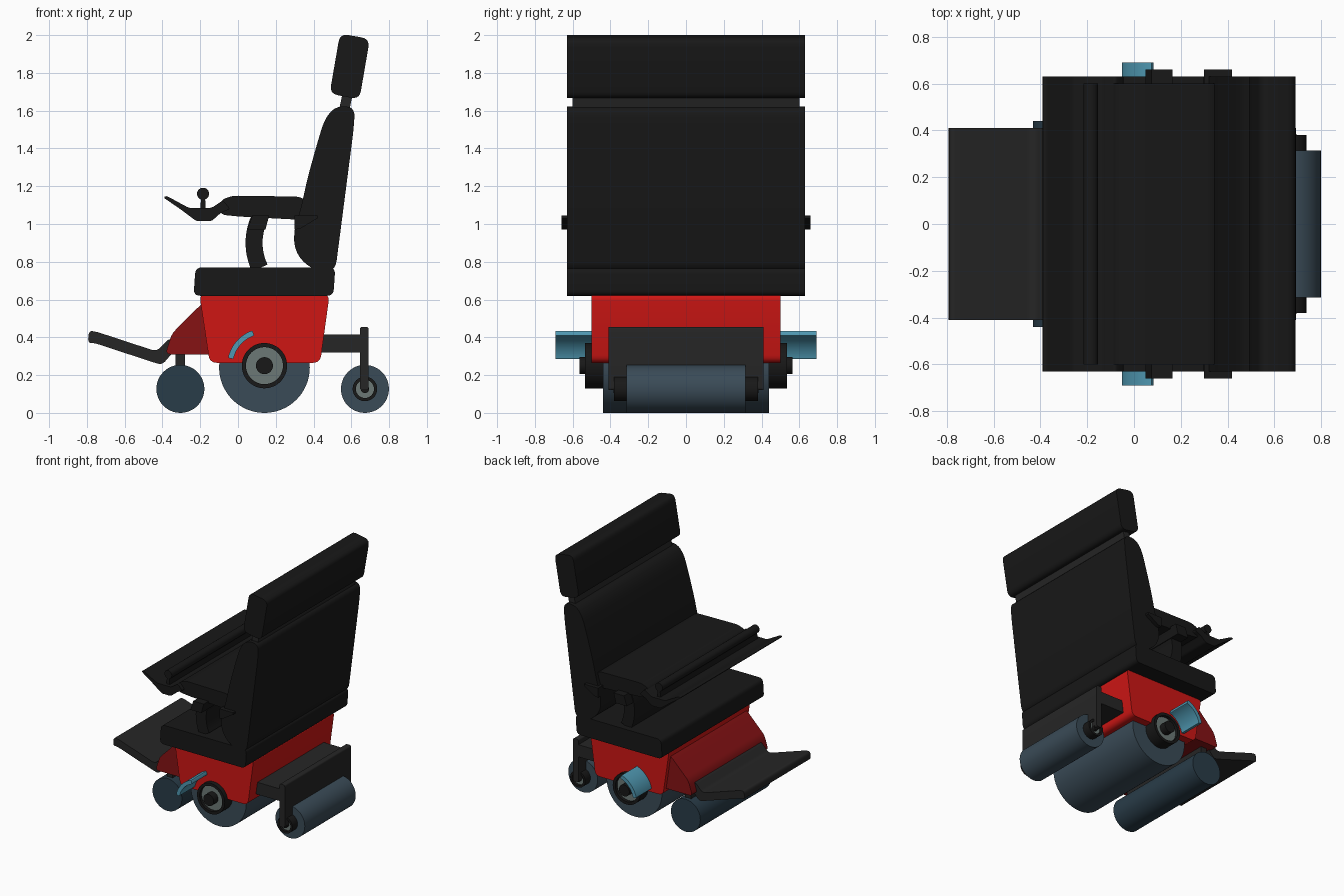
import bpy, bmesh
from math import radians, cos, sin, pi
from mathutils import Vector

if "Cube" in bpy.data.objects:
    bpy.data.objects.remove(bpy.data.objects["Cube"])


def mat(name, r, g, b):
    m = bpy.data.materials.new(name)
    m.diffuse_color = (r, g, b, 1)
    m.use_nodes = True
    m.node_tree.nodes["Principled BSDF"].inputs["Base Color"].default_value = m.diffuse_color
    return m


BLACK = mat("black", 0.009, 0.009, 0.009)
DARK = mat("dark_grey", 0.019, 0.019, 0.019)
RED = mat("red", 0.62, 0.008, 0.007)
DEEP = mat("deep_red", 0.24, 0.006, 0.007)
TYRE = mat("tyre", 0.042, 0.07, 0.095)
CASTER = mat("front_tyre", 0.022, 0.045, 0.065)
BLUE = mat("blue", 0.08, 0.32, 0.45)
HUB = mat("hub_grey", 0.15, 0.19, 0.18)


def finish(name, bm, material):
    bmesh.ops.recalc_face_normals(bm, faces=bm.faces)
    me = bpy.data.meshes.new(name)
    bm.to_mesh(me)
    bm.free()
    me.materials.append(material)
    me.shade_smooth()
    me.set_sharp_from_angle(angle=radians(30))
    ob = bpy.data.objects.new(name, me)
    bpy.context.collection.objects.link(ob)
    return ob


def rounded(pts, r, n=5):
    """Round every corner of an xz polygon."""
    out, k = [], len(pts)
    P = [Vector(p) for p in pts]
    for i, p in enumerate(P):
        a, b = P[i - 1] - p, P[(i + 1) % k] - p
        s = p + a.normalized() * min(r, a.length * 0.48)
        e = p + b.normalized() * min(r, b.length * 0.48)
        for j in range(n + 1):
            t = j / n
            out.append(s * (1 - t) ** 2 + p * 2 * t * (1 - t) + e * t * t)
    return out


def slab(name, pts, half, material, r=0.0):
    """Extrude an xz profile from y = -half to y = half."""
    pts = rounded(pts, r) if r else pts
    bm = bmesh.new()
    lo, hi = ([bm.verts.new((p[0], y, p[1])) for p in pts] for y in (-half, half))
    bm.faces.new(lo)
    bm.faces.new(hi)
    n = len(pts)
    for i in range(n):
        j = (i + 1) % n
        bm.faces.new((lo[i], lo[j], hi[j], hi[i]))
    return finish(name, bm, material)


def circle(x, z, r, n=48):
    return [(x + r * cos(2 * pi * i / n), z + r * sin(2 * pi * i / n)) for i in range(n)]


def arc(x, z, ro, ri, a0, a1, n=16):
    """Thick arc profile."""
    ang = [radians(a0 + (a1 - a0) * i / n) for i in range(n + 1)]
    return ([(x + ro * cos(a), z + ro * sin(a)) for a in ang] +
            [(x + ri * cos(a), z + ri * sin(a)) for a in reversed(ang)])


def tube(name, x, z, ro, ri, half, material, n=48):
    bm = bmesh.new()
    rings = [[bm.verts.new((p[0], y, p[1])) for p in circle(x, z, r, n)]
             for r, y in ((ro, -half), (ro, half), (ri, half), (ri, -half))]
    for k in range(4):
        a, b = rings[k], rings[(k + 1) % 4]
        for i in range(n):
            j = (i + 1) % n
            bm.faces.new((a[i], a[j], b[j], b[i]))
    return finish(name, bm, material)


# Upholstery
slab("seat", [(-0.235, 0.62), (-0.225, 0.77), (0.515, 0.77), (0.505, 0.62)], 0.63, BLACK, 0.035)
slab("backrest", [(0.42, 0.75), (0.34, 0.80), (0.295, 0.88), (0.30, 0.99), (0.33, 1.07),
                  (0.37, 1.25), (0.42, 1.43), (0.46, 1.56), (0.52, 1.625), (0.62, 1.62),
                  (0.612, 1.5), (0.515, 0.75)], 0.63, BLACK, 0.06)
slab("headrest_stem", [(0.53, 1.58), (0.555, 1.70), (0.61, 1.70), (0.585, 1.58)], 0.60, DARK)
slab("headrest", [(0.485, 1.69), (0.54, 2.008), (0.698, 1.98), (0.643, 1.66)], 0.63, BLACK, 0.045)

# Armrest, its curved support and end brackets
slab("armrest", [(-0.095, 1.05), (-0.095, 1.125), (-0.03, 1.15), (0.33, 1.145), (0.42, 1.08),
                 (0.40, 1.02), (0.28, 1.025), (0.0, 1.04)], 0.60, BLACK, 0.03)
slab("armrest_support", arc(0.39, 0.90, 0.35, 0.26, 153, 206), 0.58, BLACK)
slab("front_bracket", [(0.05, 0.97), (0.145, 0.97), (0.165, 1.045), (0.075, 1.045)], 0.66, BLACK)
slab("rear_bracket", [(0.30, 0.97), (0.33, 0.975), (0.42, 1.03), (0.42, 1.045), (0.30, 1.045)],
     0.66, BLACK)

# Joystick control
slab("control_tray", [(-0.395, 1.14), (-0.38, 1.15), (-0.26, 1.085), (-0.14, 1.085), (-0.08, 1.125),
                      (-0.04, 1.08), (-0.09, 1.06), (-0.14, 1.015), (-0.22, 1.015), (-0.30, 1.075)],
     0.63, BLACK, 0.015)
slab("joystick_stem", [(-0.20, 1.07), (-0.195, 1.15), (-0.175, 1.15), (-0.17, 1.07)], 0.60, BLACK)
slab("joystick_knob", circle(-0.185, 1.16, 0.032, 24), 0.60, BLACK)

# Power base
slab("base_body", [(-0.205, 0.63), (0.485, 0.63), (0.435, 0.265), (-0.15, 0.265)], 0.50, RED, 0.04)
slab("front_cover", [(-0.14, 0.61), (-0.20, 0.57), (-0.35, 0.42), (-0.385, 0.31), (-0.12, 0.31)],
     0.47, DEEP, 0.03)
slab("release_handle", rounded(arc(0.14, 0.25, 0.197, 0.168, 109, 168), 0.006, 2), 0.69, BLUE)

# Footrest and front caster
slab("footrest", [(-0.795, 0.37), (-0.79, 0.435), (-0.75, 0.43), (-0.43, 0.325), (-0.36, 0.40),
                  (-0.32, 0.35), (-0.40, 0.255), (-0.44, 0.265), (-0.76, 0.37)], 0.41, DARK, 0.03)
slab("front_caster_post", [(-0.33, 0.15), (-0.33, 0.33), (-0.28, 0.33), (-0.28, 0.15)], 0.41, DARK)
slab("front_caster", circle(-0.305, 0.127, 0.127), 0.44, CASTER)

# Drive wheel
slab("drive_wheel", circle(0.14, 0.24, 0.24, 64), 0.44, TYRE)
tube("drive_wheel_rim", 0.14, 0.25, 0.12, 0.098, 0.535, BLACK)
slab("drive_wheel_disc", circle(0.14, 0.25, 0.10), 0.51, HUB)
slab("drive_wheel_axle", circle(0.14, 0.25, 0.045, 32), 0.565, BLACK)

# Rear arm and caster
slab("rear_arm", [(0.40, 0.32), (0.40, 0.415), (0.66, 0.415), (0.66, 0.32)], 0.41, DARK)
slab("rear_caster_post", [(0.645, 0.12), (0.645, 0.455), (0.692, 0.455), (0.692, 0.12)],
     0.41, DARK, 0.015)
slab("rear_caster", circle(0.672, 0.127, 0.127), 0.315, TYRE)
tube("rear_caster_rim", 0.672, 0.127, 0.065, 0.048, 0.38, BLACK)
slab("rear_caster_disc", circle(0.672, 0.127, 0.05, 32), 0.36, HUB)
slab("rear_caster_axle", circle(0.672, 0.127, 0.022, 24), 0.385, BLACK)
